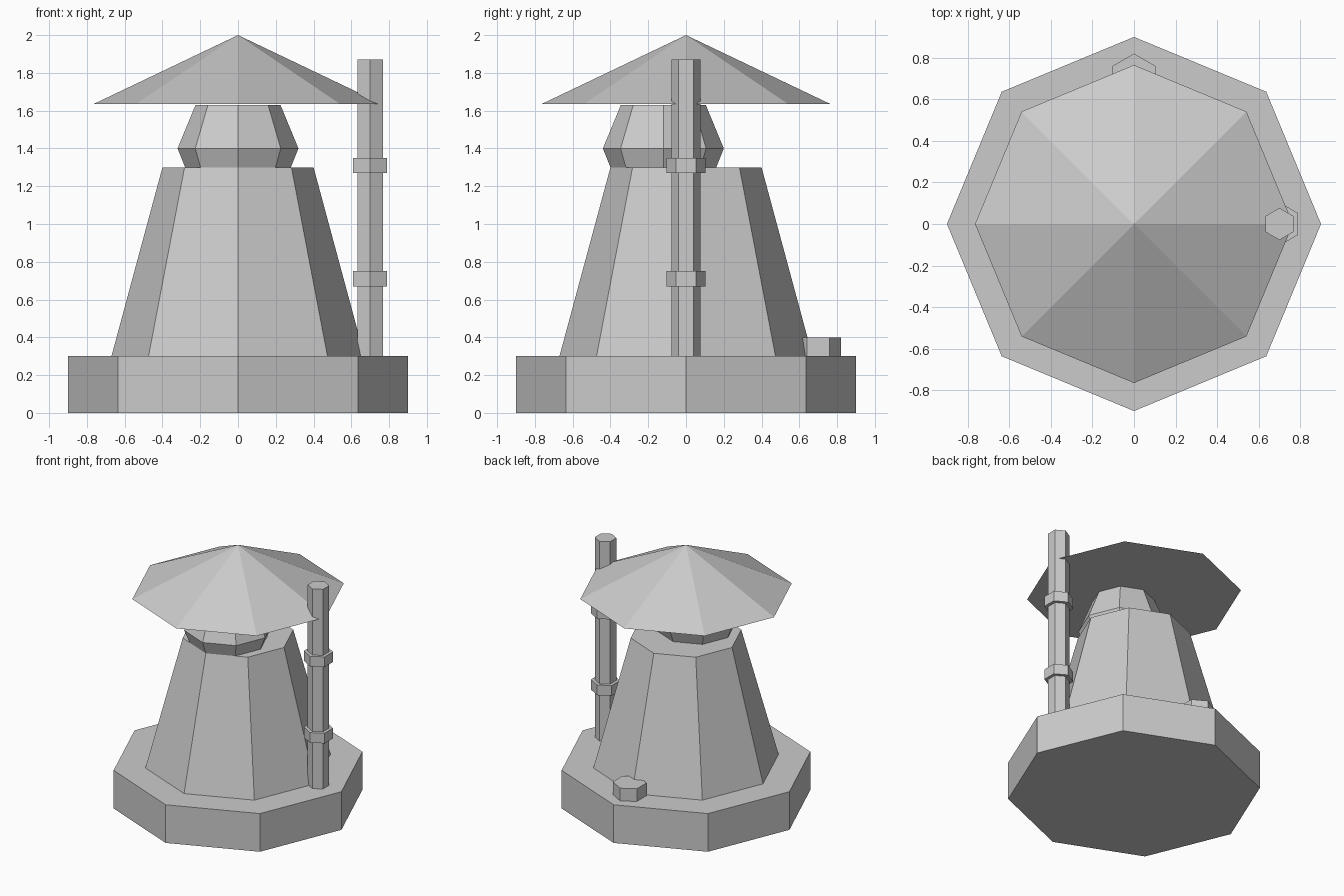
import bpy, bmesh
from math import cos, sin, pi

if "Cube" in bpy.data.objects:
    bpy.data.objects.remove(bpy.data.objects["Cube"])


def lathe(name, sides, profile, cx=0.0, cy=0.0, turn=0.0):
    """Closed flat-sided solid from (radius, z) rings; radius 0 makes a tip."""
    bm = bmesh.new()
    rings = []
    for r, z in profile:
        n = sides if r > 0 else 1
        rings.append([bm.verts.new((cx + r * cos(turn + 2 * pi * i / sides),
                                    cy + r * sin(turn + 2 * pi * i / sides), z))
                      for i in range(n)])
    for a, b in zip(rings, rings[1:]):
        for i in range(sides):
            j = (i + 1) % sides
            if len(b) == 1:
                bm.faces.new((a[i], a[j], b[0]))
            else:
                bm.faces.new((a[i], a[j], b[j], b[i]))
    bm.faces.new(rings[0][::-1])
    if len(rings[-1]) > 1:
        bm.faces.new(rings[-1])
    bmesh.ops.recalc_face_normals(bm, faces=bm.faces)
    mesh = bpy.data.meshes.new(name)
    bm.to_mesh(mesh)
    bm.free()
    obj = bpy.data.objects.new(name, mesh)
    bpy.context.collection.objects.link(obj)
    return obj


# Octagonal base, tapered tower, off-centre neck and conical roof
lathe("base", 8, [(0.90, 0), (0.90, 0.30)])
lathe("tower", 8, [(0.67, 0.30), (0.40, 1.30)])
lathe("neck", 8, [(0.28, 1.30), (0.32, 1.40), (0.225, 1.63)], cy=-0.12)
lathe("roof", 8, [(0.765, 1.635), (0, 2.0)])

# Hexagonal side pipe with two collars
PIPE_X = 0.70
lathe("pipe", 6, [(0.077, 0.30), (0.077, 1.87)], cx=PIPE_X, turn=pi / 2)
for label, z in (("lower", 0.71), ("upper", 1.31)):
    lathe(label + "_pipe_collar", 6, [(0.104, z - 0.04), (0.104, z + 0.04)],
          cx=PIPE_X, turn=pi / 2)

# Small hexagonal step at the back
lathe("back_step", 6, [(0.12, 0.30), (0.12, 0.40)], cy=0.70, turn=pi / 2)
